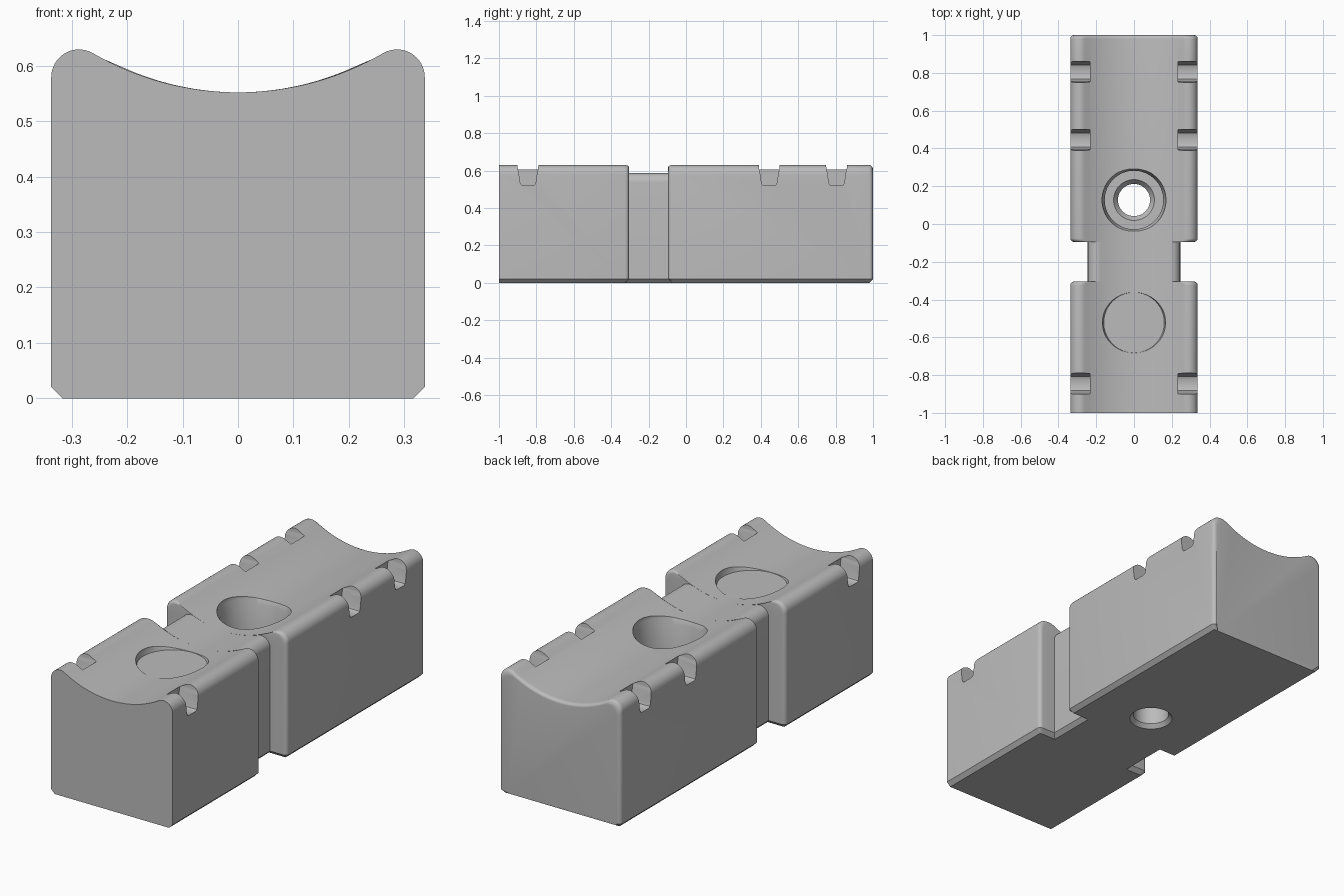
import bpy, bmesh, math

default_cube = bpy.data.objects.get("Cube")
if default_cube:
    bpy.data.objects.remove(default_cube, do_unlink=True)

grey = bpy.data.materials.new("plain_grey")
grey.use_nodes = True
colour = (0.5, 0.5, 0.5, 1)
grey.diffuse_color = colour
grey.node_tree.nodes["Principled BSDF"].inputs["Base Color"].default_value = colour

HALF, WAIST, EDGE = 0.337, 0.245, 0.02
TROUGH_R, TROUGH_Z, RIDGE_R = 0.52, 1.072, 0.05


def make_object(name, bm):
    bmesh.ops.recalc_face_normals(bm, faces=bm.faces)
    mesh = bpy.data.meshes.new(name)
    bm.to_mesh(mesh)
    bm.free()
    mesh.materials.append(grey)
    obj = bpy.data.objects.new(name, mesh)
    bpy.context.collection.objects.link(obj)
    return obj


def loft(name, rings):
    """Skin closed rings of equal length and cap both ends."""
    bm = bmesh.new()
    loops = [[bm.verts.new(p) for p in ring] for ring in rings]
    n = len(loops[0])
    for a, b in zip(loops, loops[1:]):
        for i in range(n):
            j = (i + 1) % n
            bm.faces.new((a[i], a[j], b[j], b[i]))
    bm.faces.new(loops[0])
    bm.faces.new(loops[-1])
    return make_object(name, bm)


def section(y, w, base_shift=0, drop=0):
    """Block cross-section: chamfered foot, rounded ridges, hollow top."""
    cx = w - RIDGE_R
    cz = TROUGH_Z - math.sqrt((TROUGH_R + RIDGE_R) ** 2 - cx ** 2)
    half = [(w - EDGE, y + base_shift, 0), (w, y, EDGE)]
    tangent = math.atan2(TROUGH_Z - cz, -cx)
    for i in range(13):
        a = tangent * i / 12
        half.append((cx + RIDGE_R * math.cos(a), y, cz + RIDGE_R * math.sin(a) - drop))
    span = math.asin(cx / (TROUGH_R + RIDGE_R))
    for i in range(1, 16):
        a = span * (1 - i / 16)
        half.append((TROUGH_R * math.sin(a), y, TROUGH_Z - TROUGH_R * math.cos(a) - drop))
    middle = [(0, y, TROUGH_Z - TROUGH_R - drop)]
    return half + middle + [(-x, py, z) for x, py, z in reversed(half)]


def rounded_end(y, direction, drop=0):
    """Sections that round a block end, from full size to its end face."""
    rings = []
    for i in range(7):
        a = math.pi / 2 * i / 6
        inset = EDGE * (1 - math.cos(a))
        rings.append(section(y - direction * EDGE * (1 - math.sin(a)), HALF - inset,
                             -direction * EDGE * math.sin(a), drop * (1 - math.cos(a))))
    return rings


# Body: front block, narrow waist, long rear block
rings = [section(-1, HALF)]
rings += rounded_end(-0.305, 1)
rings += [section(-0.305, WAIST, -EDGE), section(-0.095, WAIST, EDGE)]
rings += rounded_end(-0.095, -1)[::-1]
rings += rounded_end(1, 1, 0.015)
body = loft("grooved_block", rings)


def turned_cutter(name, y, profile, sides=64):
    return loft(name, [[(r * math.cos(math.tau * i / sides),
                         y + r * math.sin(math.tau * i / sides), z)
                        for i in range(sides)] for r, z in profile])


cutters = [
    # Stepped hole through the rear block
    turned_cutter("stepped_hole_cutter", 0.127, [
        (0.102, -0.02), (0.102, 0), (0.085, 0.02), (0.085, 0.22), (0.108, 0.25),
        (0.155, 0.25), (0.155, 0.53), (0.169, 0.56), (0.169, 0.8)]),
    # Shallow flat seat in the front block
    turned_cutter("round_seat_cutter", -0.522, [
        (0.16, 0.5505), (0.167, 0.575), (0.167, 0.8)]),
]

# Tapered slots across both ridges
slot_half = [(0.028, 0.52), (0.037, 0.525), (0.042, 0.54), (0.049, 0.59),
             (0.054, 0.607), (0.062, 0.7)]
for y in (-0.845, 0.445, 0.805):
    for side in (-1, 1):
        outline = slot_half + [(-w, z) for w, z in reversed(slot_half)]
        cutters.append(loft("ridge_slot_cutter", [
            [(side * x, y + w, z) for w, z in outline] for x in (0.232, 0.4)]))

for cutter in cutters:
    cutter.hide_render = True
    cut = body.modifiers.new(cutter.name, "BOOLEAN")
    cut.operation = "DIFFERENCE"
    cut.solver = "EXACT"
    cut.object = cutter

# Apply the cuts, then shade smooth with crisp edges
for obj in bpy.context.selected_objects:
    obj.select_set(False)
bpy.context.view_layer.objects.active = body
body.select_set(True)
for modifier in list(body.modifiers):
    bpy.ops.object.modifier_apply(modifier=modifier.name)
for cutter in cutters:
    bpy.data.objects.remove(cutter, do_unlink=True)
bpy.ops.object.shade_smooth_by_angle(angle=math.radians(30))
